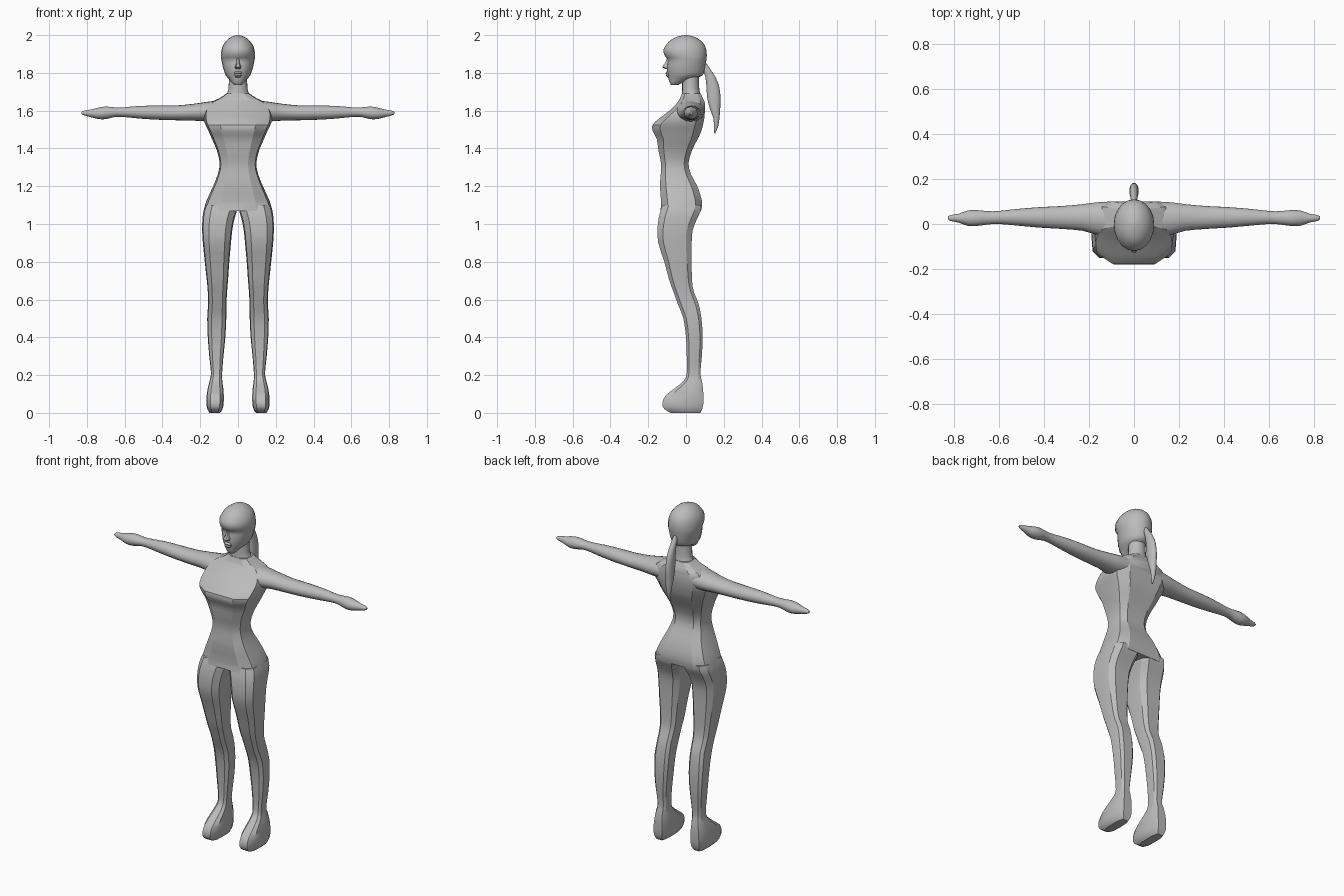
import bpy, bmesh, math

grey = bpy.data.materials.new("plain grey")
grey.diffuse_color = (0.5, 0.5, 0.5, 1)

# Cross-sections in a -1..1 box: faceted for the body, round for head and arms
FACET = [(-.55, -1), (.55, -1), (.93, -.68), (1, .1), (.92, .68), (.6, 1),
         (-.6, 1), (-.92, .68), (-1, .1), (-.93, -.68)]
ROUND = [(math.cos(i * math.pi / 10), math.sin(i * math.pi / 10)) for i in range(20)]


def smooth_rows(rows, n):
    """Catmull-Rom interpolation between the given rings."""
    out = []
    for i in range(len(rows) - 1):
        a, b, c, d = rows[max(i - 1, 0)], rows[i], rows[i + 1], rows[min(i + 2, len(rows) - 1)]
        for k in range(n):
            t = k / n
            out.append([q + .5 * t * (r - p + t * (2 * p - 5 * q + 4 * r - s + t * (3 * (q - r) + s - p)))
                        for p, q, r, s in zip(a, b, c, d)])
    return out + [list(rows[-1])]


def loft(name, rows, section, axis="z", n=2, mirror=False, angle=28):
    """rows: (position along axis, u min, u max, v min, v max)."""
    bm = bmesh.new()
    rings = []
    for t, u0, u1, v0, v1 in smooth_rows(rows, n):
        ring = []
        for a, b in section:
            u = (u0 + u1) / 2 + a * (u1 - u0) / 2
            v = (v0 + v1) / 2 + b * (v1 - v0) / 2
            ring.append(bm.verts.new((u, v, t) if axis == "z" else (t, u, v)))
        rings.append(ring)
    m = len(section)
    for r, s in zip(rings, rings[1:]):
        for i in range(m):
            j = (i + 1) % m
            bm.faces.new((r[i], r[j], s[j], s[i]))
    bm.faces.new(rings[0][::-1])
    bm.faces.new(rings[-1])
    bmesh.ops.recalc_face_normals(bm, faces=bm.faces)
    mesh = bpy.data.meshes.new(name)
    bm.to_mesh(mesh)
    bm.free()
    mesh.materials.append(grey)
    ob = bpy.data.objects.new(name, mesh)
    bpy.context.collection.objects.link(ob)
    bpy.ops.object.select_all(action="DESELECT")
    ob.select_set(True)
    bpy.context.view_layer.objects.active = ob
    bpy.ops.object.shade_smooth_by_angle(angle=math.radians(angle))
    if mirror:
        ob.modifiers.new("mirror", "MIRROR").use_mirror_merge = False
    return ob


def sym(rows):
    """(z, half width, y front, y back) to full rows."""
    return [(z, -w, w, f, b) for z, w, f, b in rows]


# Torso with chest and shoulders
loft("torso", sym([
    (1.07, .182, -.135, .08), (1.12, .168, -.132, .085), (1.20, .132, -.138, .06),
    (1.26, .108, -.134, .028), (1.32, .097, -.132, .013), (1.39, .112, -.146, .032),
    (1.45, .138, -.155, .062), (1.49, .155, -.175, .08), (1.525, .172, -.178, .09),
    (1.56, .182, -.140, .097), (1.60, .178, -.088, .10), (1.64, .15, -.048, .10),
    (1.665, .10, -.032, .09), (1.69, .062, -.022, .078)]), FACET)

# Neck
loft("neck", sym([(1.64, .09, -.025, .085), (1.68, .064, -.022, .078), (1.72, .05, -.02, .07),
                  (1.82, .047, -.02, .068)]), ROUND)

# Legs with feet
loft("leg", [
    (1.10, .01, .172, -.125, .08), (1.07, .006, .182, -.135, .078), (1.03, .018, .188, -.145, .06),
    (.97, .03, .19, -.151, .036), (.90, .037, .186, -.147, .03), (.80, .046, .176, -.115, .03),
    (.70, .053, .165, -.088, .032), (.64, .058, .16, -.066, .042), (.58, .061, .158, -.045, .066),
    (.50, .062, .163, -.014, .082), (.40, .067, .16, 0, .088), (.30, .077, .152, .004, .084),
    (.21, .084, .143, .004, .076), (.17, .083, .15, -.012, .084), (.13, .078, .16, -.06, .09),
    (.09, .075, .166, -.11, .092), (.05, .076, .167, -.125, .092), (.02, .082, .162, -.115, .086),
    (0, .095, .15, -.08, .075)], FACET, mirror=True)

# Arms with hands
loft("arm", [
    (.10, -.06, .10, 1.54, 1.655), (.17, -.047, .096, 1.543, 1.646), (.23, -.03, .088, 1.547, 1.637),
    (.32, -.022, .08, 1.549, 1.628), (.42, -.016, .075, 1.552, 1.627), (.52, -.007, .067, 1.558, 1.625),
    (.60, 0, .058, 1.566, 1.618), (.65, -.002, .057, 1.567, 1.617), (.70, -.009, .062, 1.555, 1.622),
    (.74, -.008, .06, 1.556, 1.616), (.78, .006, .046, 1.566, 1.606), (.815, .013, .04, 1.575, 1.6),
    (.828, .02, .034, 1.582, 1.593)], ROUND, axis="x", mirror=True, angle=40)

# Head with brow, face and jaw
loft("head", sym([
    (1.735, .018, -.078, -.04), (1.748, .032, -.086, -.02), (1.765, .046, -.092, .035),
    (1.785, .064, -.096, .085), (1.81, .074, -.1, .098), (1.84, .082, -.1, .104),
    (1.87, .088, -.097, .108), (1.89, .09, -.112, .11), (1.92, .088, -.12, .108),
    (1.95, .077, -.104, .097), (1.975, .057, -.08, .073), (1.992, .032, -.045, .042),
    (2.0, .005, -.006, .006)]), ROUND, angle=45)

# Nose and lips
loft("nose", sym([(1.88, .006, -.1, -.07), (1.85, .01, -.112, -.07), (1.832, .016, -.126, -.07),
                  (1.82, .012, -.108, -.07)]), FACET)
loft("lips", sym([(1.808, .014, -.1, -.07), (1.8, .022, -.109, -.07), (1.793, .022, -.103, -.07),
                  (1.786, .02, -.107, -.07), (1.776, .012, -.096, -.07)]), FACET)

# Ponytail
loft("ponytail", sym([
    (1.85, .01, .08, .108), (1.82, .014, .09, .128), (1.78, .017, .102, .155),
    (1.73, .02, .108, .175), (1.67, .021, .112, .183), (1.61, .02, .126, .181),
    (1.56, .016, .145, .177), (1.52, .01, .147, .171), (1.48, .003, .15, .155)]),
    ROUND, angle=60)
